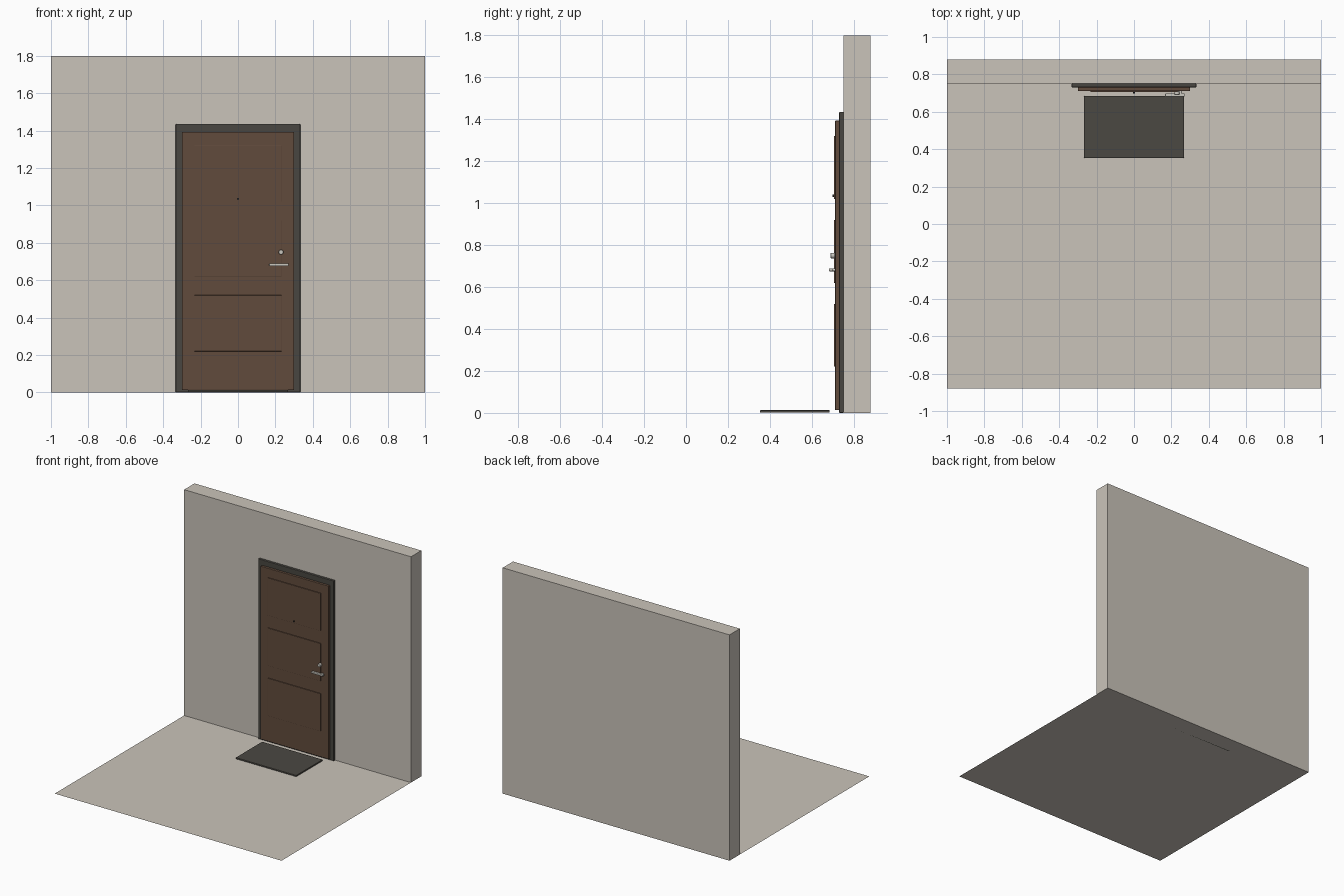
import bpy
from math import pi

cube = bpy.data.objects.get("Cube")
if cube:
    bpy.data.objects.remove(cube, do_unlink=True)


def material(name, color):
    mat = bpy.data.materials.new(name)
    mat.use_nodes = True
    rgba = (*color, 1)
    mat.diffuse_color = rgba
    mat.node_tree.nodes["Principled BSDF"].inputs["Base Color"].default_value = rgba
    return mat


plaster = material("warm plaster", (0.59, 0.55, 0.49))
wood = material("brown wood", (0.12, 0.07, 0.045))
charcoal = material("charcoal frame", (0.066, 0.062, 0.053))
rubber = material("dark mat", (0.07, 0.065, 0.055))
metal = material("pale metal", (0.6, 0.58, 0.53))
black = material("black glass", (0.01, 0.01, 0.01))


def finish(obj, name, mat, bevel):
    obj.name = name
    obj.data.materials.append(mat)
    if bevel:
        mod = obj.modifiers.new("Bevel", "BEVEL")
        mod.width = bevel
        mod.segments = 2
    return obj


def box(name, x, y, z, mat, bevel=0):
    """Box from (low, high) ranges on each axis."""
    centre = [(a + b) / 2 for a, b in (x, y, z)]
    bpy.ops.mesh.primitive_cube_add(size=1, location=centre)
    obj = bpy.context.object
    obj.scale = [b - a for a, b in (x, y, z)]
    bpy.ops.object.transform_apply(location=False, rotation=False, scale=True)
    return finish(obj, name, mat, bevel)


def disc(name, x, z, radius, y, mat, bevel=0):
    """Cylinder lying along y between the two y values."""
    bpy.ops.mesh.primitive_cylinder_add(
        vertices=32, radius=radius, depth=y[1] - y[0],
        location=(x, sum(y) / 2, z), rotation=(pi / 2, 0, 0))
    obj = finish(bpy.context.object, name, mat, bevel)
    bpy.ops.object.shade_smooth_by_angle()
    return obj


# Room: thin floor plane and thick wall
bpy.ops.mesh.primitive_plane_add(size=1, location=(0, -0.05, 0))
floor = bpy.context.object
floor.scale = (2, 1.66, 1)
bpy.ops.object.transform_apply(location=False, rotation=False, scale=True)
finish(floor, "floor", plaster, 0)
box("wall", (-1, 1), (0.75, 0.88), (0, 1.8), plaster)

# Door frame, leaf and raised panels
box("door_frame", (-0.333, 0.333), (0.73, 0.752), (0, 1.435), charcoal, 0.004)
box("door_leaf", (-0.3, 0.3), (0.711, 0.735), (0.013, 1.393), wood, 0.003)
for label, bottom in (("lower", 0.22), ("middle", 0.62), ("upper", 1.02)):
    box(label + "_panel", (-0.233, 0.233), (0.705, 0.715),
        (bottom, bottom + 0.3), wood, 0.002)

# Peephole
disc("peephole", 0, 1.035, 0.006, (0.699, 0.71), black, 0.001)

# Lock and lever handle
disc("lock", 0.23, 0.75, 0.013, (0.69, 0.71), metal, 0.002)
disc("handle_neck", 0.25, 0.682, 0.007, (0.69, 0.712), metal)
box("handle_lever", (0.167, 0.27), (0.681, 0.699), (0.675, 0.689), metal, 0.003)

# Doormat
box("doormat", (-0.267, 0.267), (0.353, 0.685), (0.001, 0.013), rubber, 0.003)
